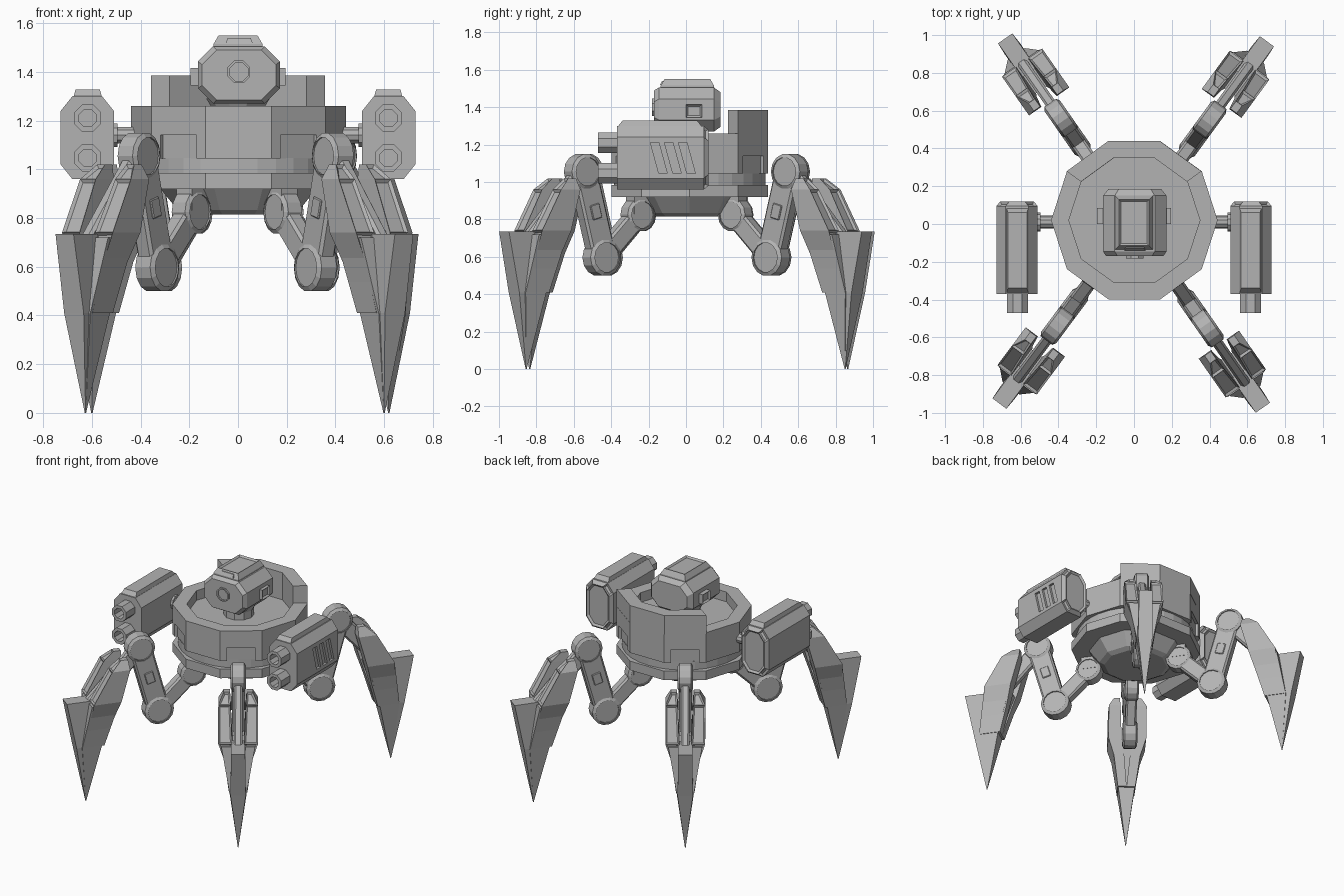
import bpy, bmesh
from math import cos, sin, pi, radians
from mathutils import Vector, Matrix

cube = bpy.data.objects.get("Cube")
if cube:
    bpy.data.objects.remove(cube, do_unlink=True)

grey = bpy.data.materials.new("plain_grey")
grey.use_nodes = True
GREY = (0.45, 0.45, 0.45, 1)
grey.diffuse_color = GREY
grey.node_tree.nodes["Principled BSDF"].inputs["Base Color"].default_value = GREY
ID = Matrix.Identity(4)


def loft(name, rings, mat=ID, bevel=0, panels=None):
    """Skin a stack of equal rings; panels is a normal whose faces get a recess."""
    bm = bmesh.new()
    vs = [[bm.verts.new(p) for p in ring] for ring in rings]
    n = len(vs[0])
    for a, b in zip(vs, vs[1:]):
        for i in range(n):
            bm.faces.new((a[i], a[(i + 1) % n], b[(i + 1) % n], b[i]))
    bm.faces.new(vs[0])
    bm.faces.new(vs[-1])
    bmesh.ops.recalc_face_normals(bm, faces=bm.faces)
    bm.normal_update()
    if panels:
        picked = [f for f in bm.faces if f.normal.dot(Vector(panels)) > 0.7]
        bmesh.ops.inset_individual(bm, faces=picked, thickness=0.015, depth=-0.012)
    bm.transform(mat)
    bmesh.ops.recalc_face_normals(bm, faces=bm.faces)
    me = bpy.data.meshes.new(name)
    bm.to_mesh(me)
    bm.free()
    me.materials.append(grey)
    ob = bpy.data.objects.new(name, me)
    bpy.context.collection.objects.link(ob)
    if bevel:
        mod = ob.modifiers.new("chamfer", "BEVEL")
        mod.width, mod.segments = bevel, 1
    return ob


def carve(target, cutter):
    mod = target.modifiers.new("recess", "BOOLEAN")
    mod.operation, mod.solver, mod.object = "DIFFERENCE", "EXACT", cutter
    cutter.hide_render = cutter.hide_viewport = True


def turned(name, profile, sides, axis, centre, mat=ID, start=0.0):
    """Rings of (radius, position along axis) around a centre."""
    rings = []
    for r, h in profile:
        ring = []
        for i in range(sides):
            a = start + 2 * pi * i / sides
            u, v = r * cos(a), r * sin(a)
            p = {"x": (h, u, v), "y": (u, h, v), "z": (u, v, h)}[axis]
            ring.append(Vector(p) + Vector(centre))
        rings.append(ring)
    return loft(name, rings, mat)


def box(name, lo, hi, mat=ID, panels=None):
    (x0, y0, z0), (x1, y1, z1) = lo, hi
    rings = [[(x0, y0, z), (x1, y0, z), (x1, y1, z), (x0, y1, z)] for z in (z0, z1)]
    return loft(name, rings, mat, panels=panels)


def octagon(x0, x1, z0, z1, cx, cz, y):
    return [(x0 + cx, y, z0), (x1 - cx, y, z0), (x1, y, z0 + cz), (x1, y, z1 - cz),
            (x1 - cx, y, z1), (x0 + cx, y, z1), (x0, y, z1 - cz), (x0, y, z0 + cz)]


# Ten-sided hull with a sunken deck
HUB = (0.002, 0.02, 0)
R_OUT, R_IN = 0.441, 0.347
hull = turned("hull_upper", [(R_OUT, 1.045), (R_OUT, 1.26), (R_IN, 1.26), (R_IN, 1.19)],
              10, "z", HUB)
turned("hull_waist", [(0.405, 0.97), (0.405, 1.046)], 32, "z", HUB)
turned("hull_skirt", [(0.215, 0.815), (0.25, 0.833), (0.32, 0.92), (R_OUT, 0.92), (R_OUT, 0.985)],
       10, "z", HUB)

# Raised rear wall over three hull sides
arc = [radians(36 * k) for k in range(1, 5)]
outline = [(R_OUT * cos(a), R_OUT * sin(a) + 0.02) for a in arc]
outline += [(R_IN * cos(a), R_IN * sin(a) + 0.02) for a in reversed(arc)]
loft("rear_wall", [[(x, y, z) for x, y in outline] for z in (1.25, 1.385)])

# Notches in the diagonal hull sides
for deg in (54, 126, 234, 306):
    m = Matrix.Translation(HUB) @ Matrix.Rotation(radians(deg), 4, "Z")
    carve(hull, box("notch_cutter", (0.40, -0.092, 1.0), (0.5, 0.092, 1.14), m))

# Head
turned("neck", [(0.10, 1.18), (0.10, 1.24), (0.13, 1.29)], 10, "z", (0, 0.01, 0))
loft("head", [octagon(0.004 - w, 0.004 + w, lo, hi, c, c, y) for w, lo, hi, c, y in (
    (0.152, 1.285, 1.49, 0.06, -0.17), (0.168, 1.27, 1.505, 0.062, -0.145),
    (0.168, 1.27, 1.505, 0.062, 0.15), (0.14, 1.295, 1.48, 0.055, 0.185))])
turned("head_lens", [(0.05, -0.16), (0.05, -0.182), (0.04, -0.182), (0.04, -0.172)], 8, "y",
       (0.004, 0, 1.40), start=pi / 8)
loft("head_cap", [[(-w, a, z), (w, a, z), (w, b, z), (-w, b, z)] for w, a, b, z in (
    (0.10, -0.135, 0.15, 1.49), (0.10, -0.135, 0.15, 1.515), (0.08, -0.115, 0.13, 1.55))],
    panels=(0, 0, 1))
loft("head_cap_window", [[(-0.05, y, 1.518), (0.06, y, 1.518), (0.052, y + 0.012, 1.54),
                          (-0.042, y + 0.012, 1.54)] for y in (-0.14, -0.12)])
for s in (1, -1):
    xs = sorted((s * 0.15, s * 0.195))
    box("head_sensor", (xs[0], 0, 1.345), (xs[1], 0.085, 1.415), panels=(s, 0, 0))

# Side weapon pods
for s in (1, -1):
    m = Matrix.Scale(s, 4, (1, 0, 0))
    pod = loft("pod", [octagon(0.51 + d, 0.728 - d, 0.96 + d, 1.30 - d, 0.048, 0.06, y)
                       for d, y in ((0.0, -0.37), (0.0, 0.095), (0.02, 0.12))], m,
               panels=(0, 1, 0))
    loft("pod_rail", [[(0.617 - w, a, z), (0.617 + w, a, z), (0.617 + w, b, z), (0.617 - w, b, z)]
                      for w, a, b, z in ((0.06, -0.37, 0.09, 1.29), (0.05, -0.34, 0.06, 1.328))], m)
    for z in (1.047, 1.21):
        turned("barrel", [(0.06, -0.36), (0.06, -0.47), (0.038, -0.47), (0.038, -0.385)],
               8, "y", (0.617, 0, z), m, pi / 8)
    # Slanted vent slots on the outer side
    for k in range(3):
        y = -0.19 + 0.075 * k
        carve(pod, loft("vent_cutter", [[(x, y, 1.21), (x, y + 0.045, 1.21), (x, y + 0.09, 1.045),
                                         (x, y + 0.045, 1.045)] for x in (0.712, 0.75)], m))
    turned("pod_arm", [(0.035, 0.40), (0.035, 0.495), (0.05, 0.495), (0.05, 0.52)],
           10, "x", (0, 0.01, 1.14), m)


# Legs: x runs outward, y across the leg
def joint(name, at, r, w, m):
    c = r * 0.8
    turned(name, [(c, 0.008 - w), (c, -w), (r, 0.012 - w), (r, w - 0.012), (c, w), (c, w - 0.008)],
           14, "y", (at[0], 0, at[1]), m)


def bar(name, p, q, thick, w, m, bevel=0.012):
    p, q = Vector(p), Vector(q)
    d = (q - p).normalized()
    n = Vector((-d.y, d.x)) * thick / 2
    loft(name, [[(c.x, y, c.y) for c in (p + n, q + n, q - n, p - n)] for y in (-w, w)], m, bevel)


def blocks(name, rows, m, panels=None):
    """Stack of rectangles given as z, inner x, outer x, low y, high y."""
    loft(name, [[(a, c, z), (b, c, z), (b, d, z), (a, d, z)] for z, a, b, c, d in rows], m,
         panels=panels)


HIP, ELBOW, KNEE = (0.32, 0.825), (0.555, 0.597), (0.68, 1.055)
for deg in (53.8, 124.9, 233.3, 304.9):
    m = Matrix.Translation((0, 0.005, 0)) @ Matrix.Rotation(radians(deg), 4, "Z")
    joint("hip_joint", HIP, 0.09, 0.046, m)
    box("hip_mount", (0.26, -0.04, 0.83), (0.37, 0.04, 0.95), m)
    bar("hip_link", HIP, ELBOW, 0.11, 0.038, m)
    joint("elbow_joint", ELBOW, 0.1, 0.05, m)
    bar("thigh", ELBOW, KNEE, 0.148, 0.04, m)
    mid = Vector(ELBOW).lerp(Vector(KNEE), 0.45)
    end = Vector(ELBOW).lerp(Vector(KNEE), 0.62)
    bar("thigh_plate", mid, end, 0.06, 0.047, m, 0.004)
    joint("knee_joint", KNEE, 0.096, 0.05, m)
    bar("shin_strut", KNEE, (1.02, 0.68), 0.11, 0.028, m)
    # Flared shin guards with recessed outer faces
    for s in (1, -1):
        g = m @ Matrix.Scale(s, 4, (0, 1, 0))
        blocks("shin_guard", [(1.02, 0.79, 0.84, 0.055, 0.095), (0.96, 0.785, 0.91, 0.05, 0.13),
                              (0.74, 0.845, 1.035, 0.04, 0.13), (0.62, 0.88, 1.045, 0.02, 0.09),
                              (0.41, 0.94, 1.08, 0.0, 0.06)],
               g, panels=(0.8, 0, 0.6))
    # Pointed foot with a ridge that overhangs outward
    blocks("foot_spike", [(0.72, 0.86, 1.04, -0.11, 0.11), (0.41, 0.955, 1.09, -0.056, 0.056),
                          (0.01, 1.044, 1.050, -0.003, 0.003)], m)
    blocks("foot_ridge", [(0.735, 0.97, 1.192, -0.046, 0.046), (0.41, 0.98, 1.127, -0.05, 0.05),
                          (0.0, 1.046, 1.050, -0.002, 0.002)], m)
